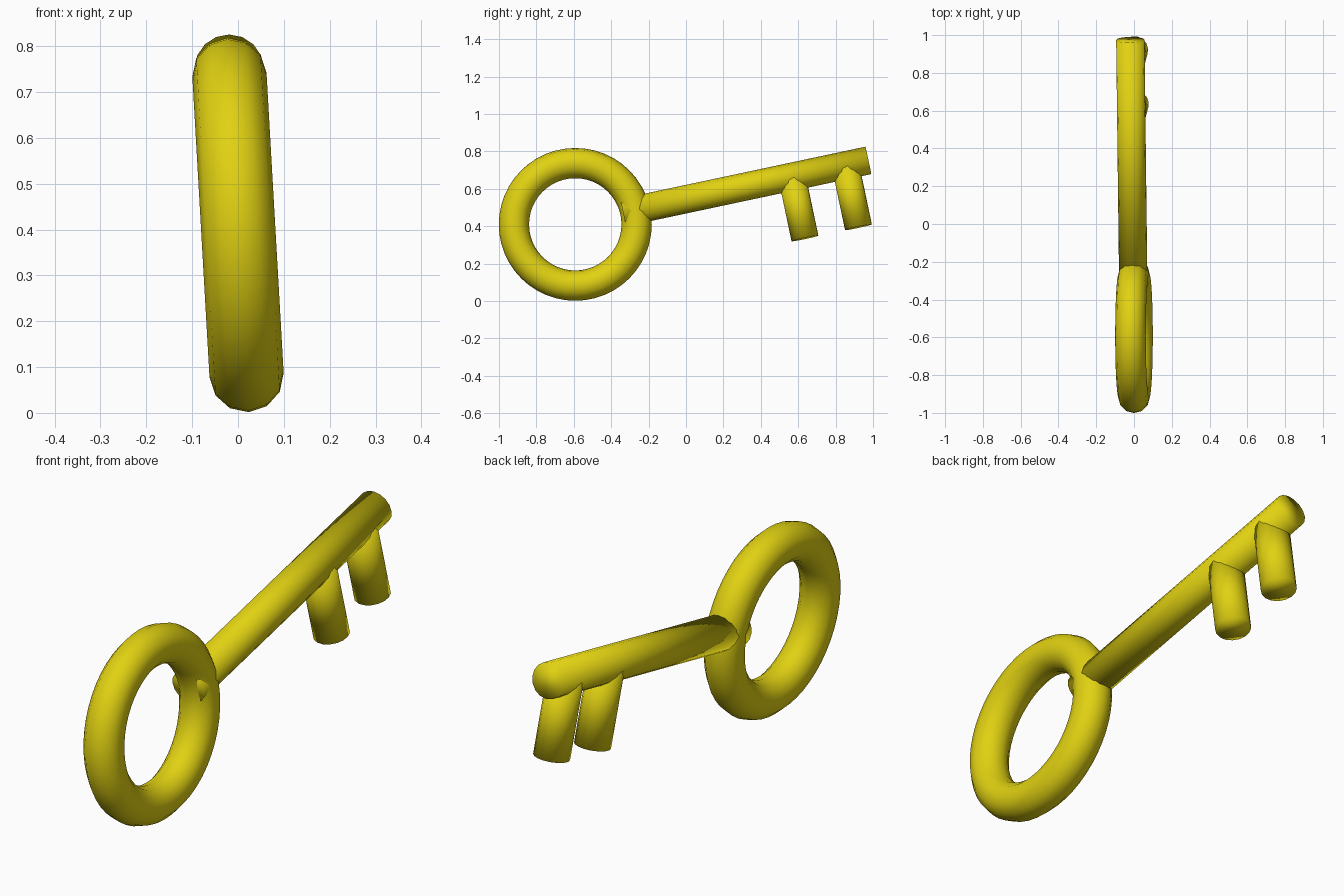
import bpy, math
from mathutils import Vector, Matrix

if "Cube" in bpy.data.objects:
    bpy.data.objects.remove(bpy.data.objects["Cube"])

TILT = 0.057          # sideways lean of the whole key
MID_Z = 0.41          # height of the ring centre
gold = bpy.data.materials.new("gold")
gold.diffuse_color = (0.75, 0.64, 0.006, 1)
gold.use_nodes = True
gold.node_tree.nodes["Principled BSDF"].inputs["Base Color"].default_value = gold.diffuse_color


def on_key(y, z):
    """Point on the leaning mid-plane of the key."""
    return Vector((-TILT * (z - MID_Z), y, z))


def finish(ob, name):
    ob.name = name
    ob.data.materials.append(gold)
    bpy.ops.object.shade_smooth()
    return ob


def rod(name, start, end, radius):
    """Round bar between two points."""
    axis = end - start
    bpy.ops.mesh.primitive_cylinder_add(
        vertices=16, radius=radius, depth=axis.length,
        location=(start + end) / 2,
        rotation=axis.to_track_quat('Z', 'X').to_euler())
    return finish(bpy.context.object, name)


# Ring handle
turn = Matrix.Rotation(-TILT, 4, 'Y') @ Matrix.Rotation(math.pi / 2, 4, 'Y')
bpy.ops.mesh.primitive_torus_add(
    major_segments=48, minor_segments=12,
    major_radius=0.328, minor_radius=0.081,
    location=on_key(-0.592, MID_Z), rotation=turn.to_euler())
finish(bpy.context.object, "ring_handle")

# Shaft, poking slightly into the ring
rod("shaft", on_key(-0.337, 0.473), on_key(0.975, 0.752), 0.075)

# Two teeth, square to the shaft and ending on its axis
for i, (y, z) in enumerate([(0.636, 0.335), (0.922, 0.395)], 1):
    rod(f"tooth_{i}", on_key(y - 0.069, z + 0.327), on_key(y, z), 0.074)
